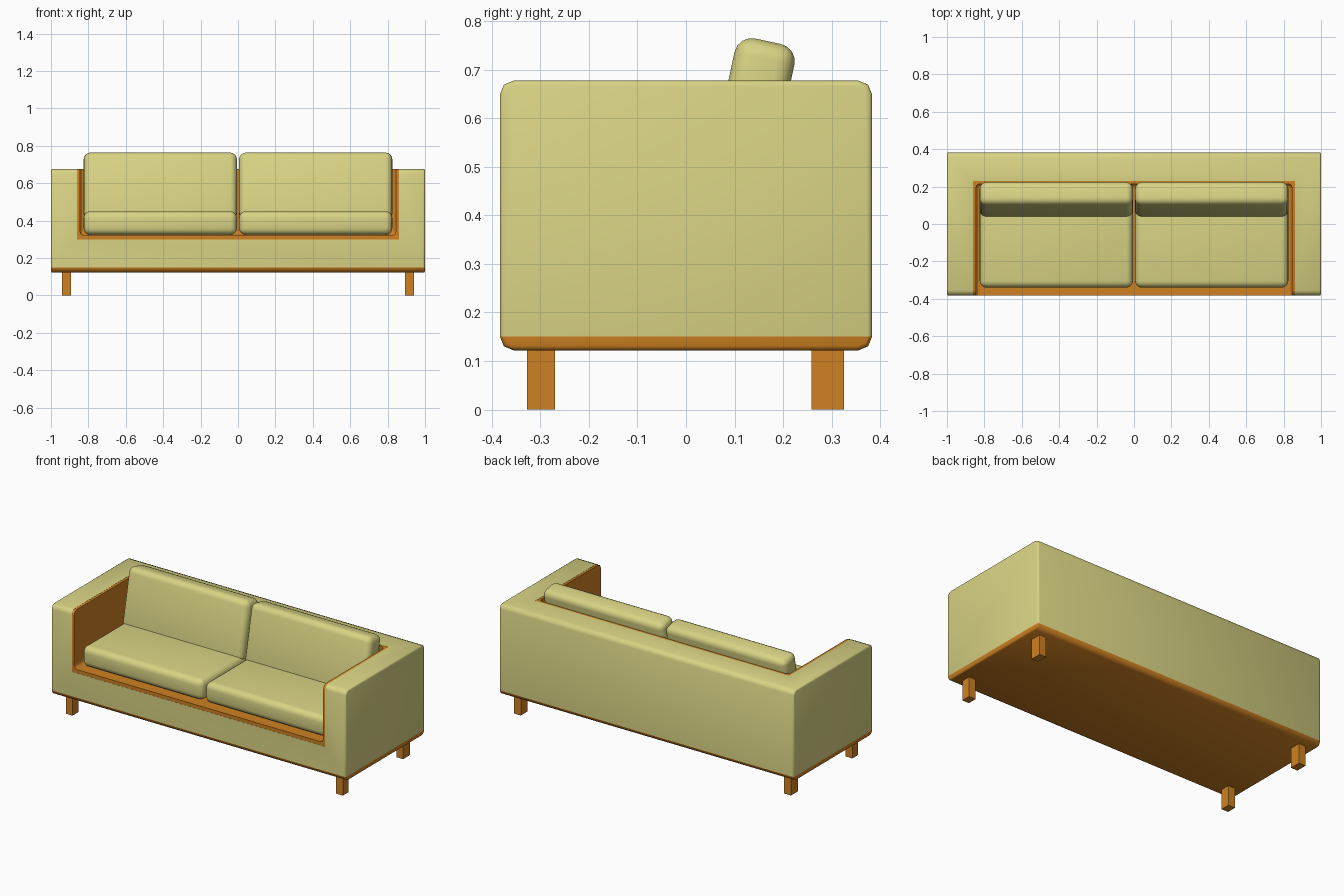
import bpy, bmesh, math
from mathutils import Matrix, Vector

cube = bpy.data.objects.get("Cube")
if cube:
    bpy.data.objects.remove(cube)


def material(name, color):
    m = bpy.data.materials.new(name)
    m.use_nodes = True
    m.diffuse_color = color
    m.node_tree.nodes["Principled BSDF"].inputs["Base Color"].default_value = color
    return m


FABRIC = material("olive_fabric", (0.69, 0.65, 0.23, 1))
WOOD = material("orange_wood", (0.62, 0.22, 0.016, 1))


def box(lo, hi):
    """Box mesh between two opposite corners."""
    lo, hi = Vector(lo), Vector(hi)
    bm = bmesh.new()
    bmesh.ops.create_cube(bm, size=1)
    bmesh.ops.scale(bm, vec=hi - lo, verts=bm.verts)
    bmesh.ops.translate(bm, vec=(lo + hi) / 2, verts=bm.verts)
    return bm


def bevel(bm, width, segments, rule=lambda a, b: True):
    edges = [e for e in bm.edges if rule(e.verts[0].co, e.verts[1].co)]
    bmesh.ops.bevel(bm, geom=edges, offset=width, segments=segments,
                    profile=0.5, affect='EDGES', clamp_overlap=True)


def finish(bm, name, *mats, smooth=True):
    mesh = bpy.data.meshes.new(name)
    bm.to_mesh(mesh)
    bm.free()
    for m in mats:
        mesh.materials.append(m)
    ob = bpy.data.objects.new(name, mesh)
    bpy.context.collection.objects.link(ob)
    if smooth:
        activate(ob)
        bpy.ops.object.shade_smooth_by_angle(angle=math.radians(50))
    return ob


def activate(ob):
    bpy.ops.object.select_all(action='DESELECT')
    ob.select_set(True)
    bpy.context.view_layer.objects.active = ob


def cut(ob, bm):
    """Subtract a mesh from an object and discard the cutter."""
    cutter = finish(bm, "cutter", *ob.data.materials, smooth=False)
    cutter.hide_render = True
    mod = ob.modifiers.new("cut", 'BOOLEAN')
    mod.operation = 'DIFFERENCE'
    mod.solver = 'EXACT'
    mod.object = cutter
    activate(ob)
    bpy.ops.object.modifier_apply(modifier=mod.name)
    bpy.data.objects.remove(cutter)


# Frame: long edges rounded, end caps finely bevelled, wooden underside
DEPTH, BASE, TOP, TRIM = 0.383, 0.122, 0.677, 0.15
bm = box((-1, -DEPTH, BASE), (1, DEPTH, TOP))
bevel(bm, 0.028, 2, lambda a, b: abs(a.x - b.x) > 1)
bevel(bm, 0.009, 2, lambda a, b: abs(a.x - b.x) < 0.01)
bmesh.ops.bisect_plane(bm, geom=bm.verts[:] + bm.edges[:] + bm.faces[:],
                       plane_co=(0, 0, TRIM), plane_no=(0, 0, 1))
for f in bm.faces:
    f.material_index = int(f.calc_center_median().z < TRIM - 0.001)
frame = finish(bm, "sofa_frame", FABRIC, WOOD)
cut(frame, box((-0.86, -1, 0.30), (0.86, 0.23, 1)))

# Wooden lining of the seat well, with rounded inner corners
bm = box((-0.86, -DEPTH + 0.001, 0.30), (0.86, 0.23, TOP - 0.001))
bevel(bm, 0.028, 2, lambda a, b: max(a.y, b.y) < -0.3 and min(a.z, b.z) > 0.6)
lining = finish(bm, "seat_lining", WOOD)
well = box((-0.845, -1, 0.322), (0.845, 0.215, 1))
bevel(well, 0.022, 3)
cut(lining, well)

# Cushions and legs, one set per side
LEAN = Matrix.Translation((0, 0.1315, 0.582)) @ Matrix.Rotation(math.radians(-12), 4, 'X')
for side, s in (("left", 1), ("right", -1)):
    x0, x1 = sorted((0.006 * s, 0.825 * s))

    bm = box((x0, -0.34, 0.324), (x1, 0.2, 0.45))
    bevel(bm, 0.036, 4)
    finish(bm, side + "_seat_cushion", FABRIC)

    bm = box((x0, -0.063, -0.18), (x1, 0.063, 0.18))
    bevel(bm, 0.036, 4)
    bm.transform(LEAN)
    finish(bm, side + "_back_cushion", FABRIC)

    for end, y0, y1 in (("front", -0.327, -0.27), ("back", 0.258, 0.325)):
        x = 0.917 * s
        bm = box((x - 0.023, y0, 0), (x + 0.023, y1, BASE + 0.01))
        finish(bm, f"{end}_{side}_leg", WOOD, smooth=False)
